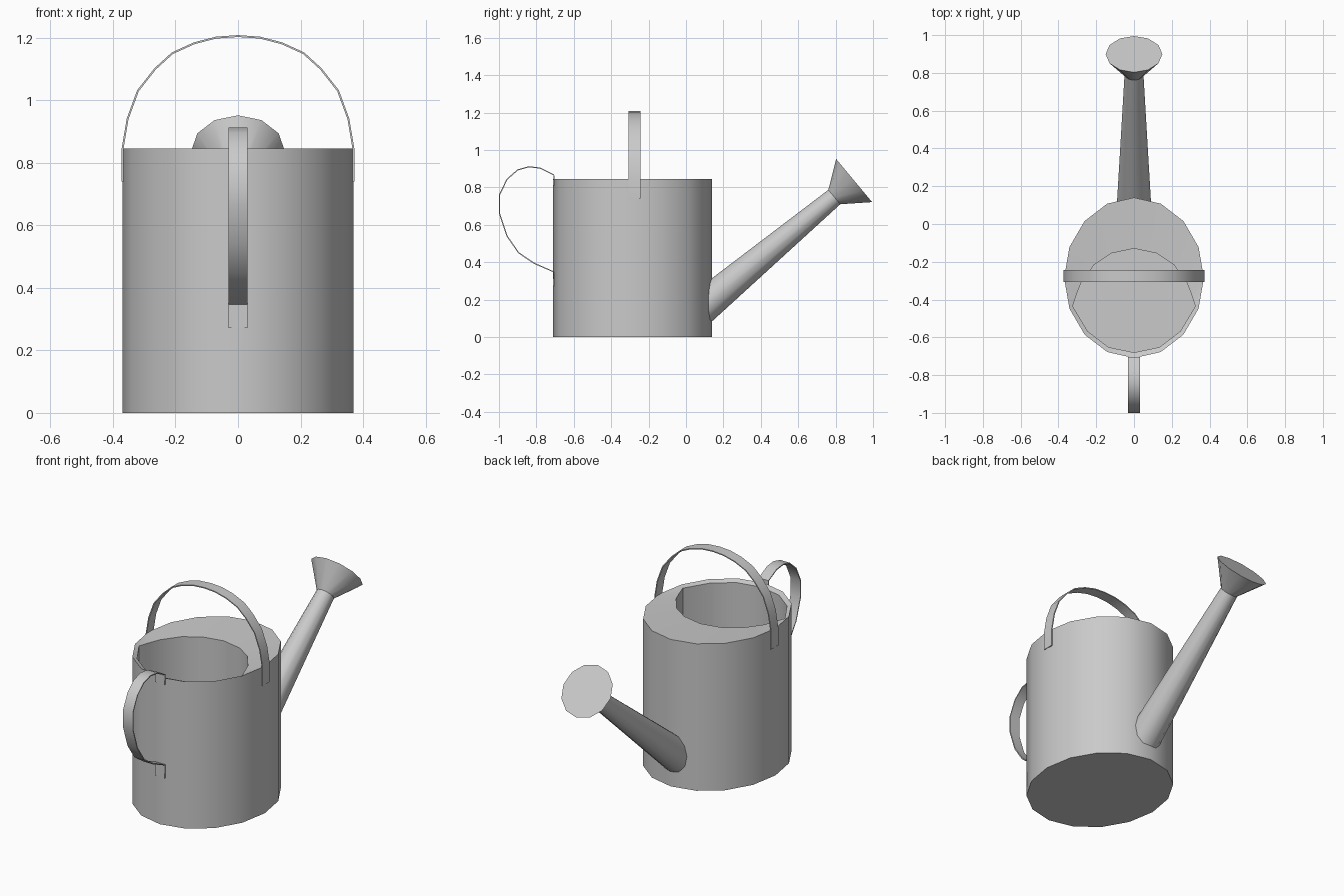
import bpy, bmesh
from math import sin, cos, pi, radians
from mathutils import Vector

cube = bpy.data.objects.get("Cube")
if cube:
    bpy.data.objects.remove(cube, do_unlink=True)

GREY = 0.59
metal = bpy.data.materials.new("grey_metal")
metal.use_nodes = True
metal.diffuse_color = (GREY, GREY, GREY, 1)
metal.node_tree.nodes["Principled BSDF"].inputs["Base Color"].default_value = (GREY, GREY, GREY, 1)


def finish(name, bm, thickness=0):
    """Turn a bmesh into a smooth-shaded object, optionally thickened."""
    bmesh.ops.recalc_face_normals(bm, faces=bm.faces)
    mesh = bpy.data.meshes.new(name)
    bm.to_mesh(mesh)
    bm.free()
    mesh.materials.append(metal)
    obj = bpy.data.objects.new(name, mesh)
    bpy.context.collection.objects.link(obj)
    bpy.ops.object.select_all(action='DESELECT')
    obj.select_set(True)
    bpy.context.view_layer.objects.active = obj
    if thickness:
        mod = obj.modifiers.new("thickness", 'SOLIDIFY')
        mod.thickness = thickness
        mod.offset = 0
        bpy.ops.object.modifier_apply(modifier=mod.name)
    bpy.ops.object.shade_smooth_by_angle(angle=radians(40))
    return obj


def loft(name, rings, cap_start=True, cap_end=True):
    """Skin a list of closed rings that share one point count."""
    bm = bmesh.new()
    loops = [[bm.verts.new(p) for p in ring] for ring in rings]
    n = len(loops[0])
    for a, b in zip(loops, loops[1:]):
        for i in range(n):
            j = (i + 1) % n
            bm.faces.new((a[i], a[j], b[j], b[i]))
    if cap_start:
        bm.faces.new(loops[0][::-1])
    if cap_end:
        bm.faces.new(loops[-1])
    return finish(name, bm)


def ribbon(name, path, across, thickness):
    """Flat strip following a path, widened both ways along a vector."""
    bm = bmesh.new()
    w = Vector(across)
    rows = [(bm.verts.new(Vector(p) - w), bm.verts.new(Vector(p) + w)) for p in path]
    for a, b in zip(rows, rows[1:]):
        bm.faces.new((a[0], a[1], b[1], b[0]))
    return finish(name, bm, thickness)


# Oval body with a crescent top plate and a deep opening
SIDES, MID_Y = 16, -0.285
HEIGHT, LIP, FLOOR = 0.845, 0.833, 0.03
oval = [(0.37 * sin(2 * pi * i / SIDES), MID_Y - 0.425 * cos(2 * pi * i / SIDES))
        for i in range(SIDES)]
half = [(0, -0.68), (0.135, -0.652), (0.245, -0.568), (0.325, -0.435),
        (0.28, -0.31), (0.21, -0.215), (0.12, -0.155), (0, -0.13)]
half.insert(4, (0.305, -0.375))
opening = half + [(-x, y) for x, y in half[-2:0:-1]]


def at(ring, z):
    return [(x, y, z) for x, y in ring]


loft("body", [at(oval, 0), at(oval, HEIGHT), at(opening, LIP), at(opening, FLOOR)])

# Spout and sprinkler head share one slanted axis
tip = Vector((0, 0.793, 0.748))
axis = Vector((0, 0.768, 0.64)).normalized()
side = Vector((1, 0, 0))
up = side.cross(axis)


def disc(distance, radius, sides=12):
    c = tip + axis * distance
    return [c + radius * (up * cos(2 * pi * i / sides) + side * sin(2 * pi * i / sides))
            for i in range(sides)]


loft("spout", [disc(-0.95, 0.093), disc(0, 0.05)])
loft("sprinkler_head", [disc(0, 0.05), disc(0.138, 0.15)])

# Carrying handle arching over the top
arch = [(0.369, 0.74), (0.369, 0.845), (0.353, 0.94), (0.32, 1.03), (0.265, 1.1),
        (0.21, 1.15), (0.14, 1.182), (0.07, 1.2)]
arch = arch + [(0, 1.205)] + [(-x, z) for x, z in reversed(arch)]
ribbon("top_handle", [(x, -0.275, z) for x, z in arch], (0, 0.032, 0), 0.006)

# Pouring handle at the front
grip = [(-0.707, 0.81), (-0.707, 0.867), (-0.78, 0.903), (-0.84, 0.91), (-0.9, 0.893),
        (-0.957, 0.843), (-0.997, 0.76), (-0.997, 0.66), (-0.957, 0.54),
        (-0.895, 0.45), (-0.81, 0.393), (-0.707, 0.348), (-0.707, 0.272)]
ribbon("pouring_handle", [(0, y, z) for y, z in grip], (0.031, 0, 0), 0.006)
